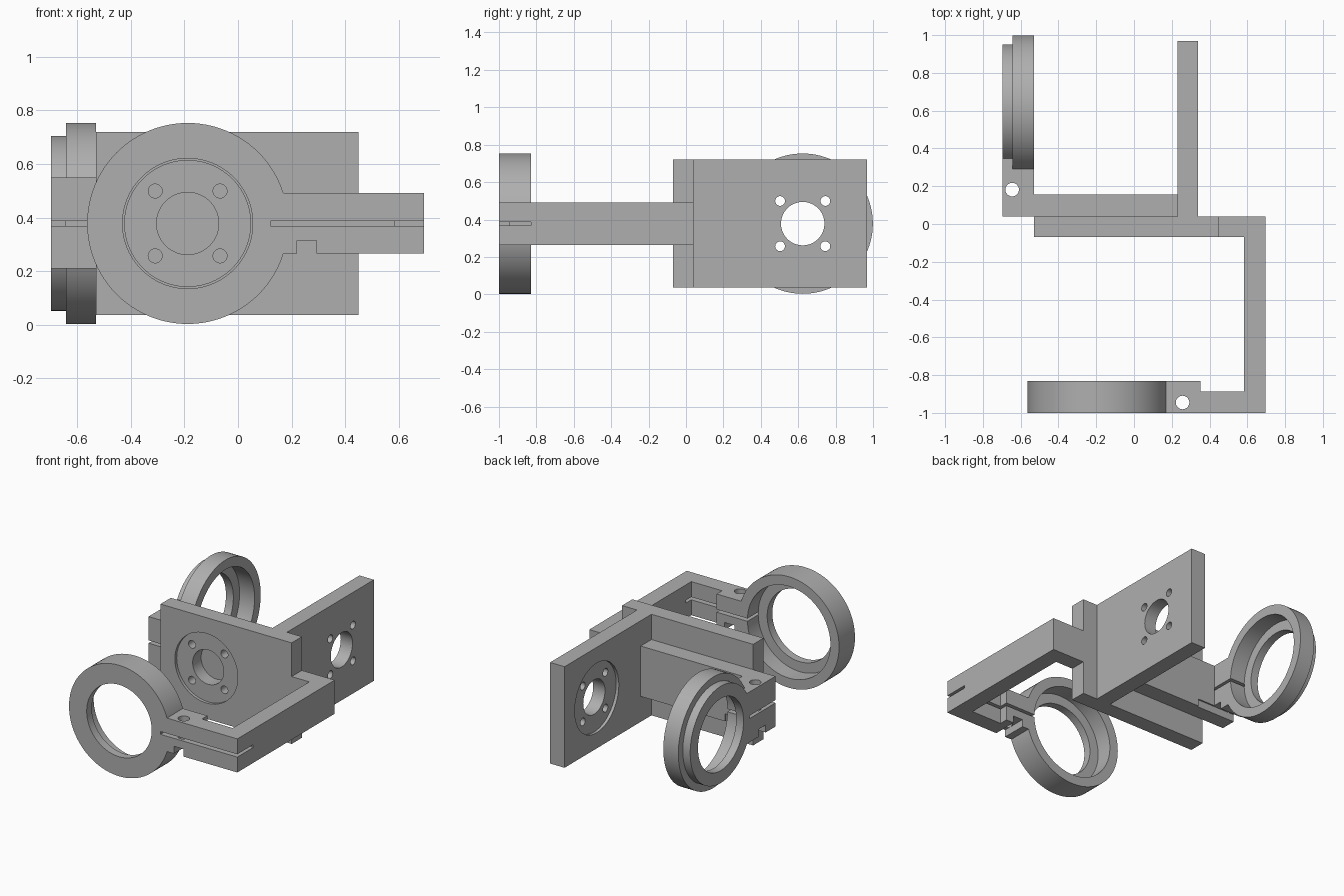
import bpy, bmesh, math
from mathutils import Matrix, Vector

if "Cube" in bpy.data.objects:
    bpy.data.objects.remove(bpy.data.objects["Cube"])

ZC = 0.378                      # height of both ring axes
AX, BY = -0.188, 0.624          # ring axis positions (front ring x, side ring y)

grey = bpy.data.materials.new("plain_grey")
grey.diffuse_color = (0.43, 0.43, 0.43, 1)
grey.use_nodes = True
grey.node_tree.nodes["Principled BSDF"].inputs["Base Color"].default_value = grey.diffuse_color


def make(name, bm):
    bmesh.ops.recalc_face_normals(bm, faces=bm.faces[:])
    me = bpy.data.meshes.new(name)
    bm.to_mesh(me)
    bm.free()
    ob = bpy.data.objects.new(name, me)
    bpy.context.scene.collection.objects.link(ob)
    return ob


def box(name, x, y, z):
    bm = bmesh.new()
    bmesh.ops.create_cube(bm, size=1)
    for v in bm.verts:
        v.co = Vector([(r[0] + r[1]) / 2 + c * (r[1] - r[0]) for r, c in zip((x, y, z), v.co)])
    return make(name, bm)


def prism(name, pts, z0, z1):
    bm = bmesh.new()
    f = bm.faces.new([bm.verts.new((x, y, z0)) for x, y in pts])
    r = bmesh.ops.extrude_face_region(bm, geom=[f])
    for v in r["geom"]:
        if isinstance(v, bmesh.types.BMVert):
            v.co.z = z1
    return make(name, bm)


def cyl(name, axis, center, r, a, b, seg=96):
    """Cylinder along an axis from a to b; center holds the other coordinates."""
    bm = bmesh.new()
    rot = {"X": Matrix.Rotation(math.pi / 2, 4, 'Y'),
           "Y": Matrix.Rotation(math.pi / 2, 4, 'X'), "Z": Matrix()}[axis]
    pos = Vector(center)
    pos["XYZ".index(axis)] = (a + b) / 2
    bmesh.ops.create_cone(bm, cap_ends=True, segments=seg, radius1=r, radius2=r,
                          depth=b - a, matrix=Matrix.Translation(pos) @ rot)
    return make(name, bm)


def combine(ob, others, op):
    for o in others:
        m = ob.modifiers.new("bool", 'BOOLEAN')
        m.operation, m.object, m.solver = op, o, 'EXACT'
        dg = bpy.context.evaluated_depsgraph_get()
        me = bpy.data.meshes.new_from_object(ob.evaluated_get(dg))
        ob.modifiers.clear()
        ob.data = me
        bpy.data.objects.remove(o)


def finish(ob):
    ob.data.materials.clear()
    ob.data.materials.append(grey)
    bpy.ops.object.select_all(action='DESELECT')
    ob.select_set(True)
    bpy.context.view_layer.objects.active = ob
    bpy.ops.object.shade_smooth_by_angle(angle=math.radians(30))


def mount_cutters(axis, center, a, b, recess):
    """Centre hole, four bolt holes and a shallow round recess."""
    cuts = [cyl("cut", axis, center, 0.116, a - 0.1, b + 0.1),
            cyl("cut", axis, center, 0.235, a - 0.1, a + recess)]
    for s in (-1, 1):
        for t in (-1, 1):
            c = Vector(center) + Vector((s * 0.121 if axis == "Y" else 0,
                                         s * 0.121 if axis == "X" else 0, t * 0.121))
            cuts.append(cyl("cut", axis, c, 0.026, a - 0.1, b + 0.1, 32))
    return cuts


# front mounting plate, recess facing the front ring
plate = box("front_plate", (-0.53, 0.45), (-0.07, 0.04), (0.037, 0.72))
combine(plate, mount_cutters("Y", (AX, 0, ZC), -0.07, 0.04, 0.02), 'DIFFERENCE')
finish(plate)

# side mounting plate, recess facing the side ring
plate = box("side_plate", (0.23, 0.338), (0.04, 0.968), (0.037, 0.72))
combine(plate, mount_cutters("X", (0, BY, ZC), 0.23, 0.338, 0.02), 'DIFFERENCE')
finish(plate)

# front arm with clamp ring
arm = prism("front_arm_and_ring",
            [(0.45, 0.04), (0.45, -0.07), (0.582, -0.07), (0.582, -0.888), (0.352, -0.888),
             (0.352, -0.83), (0.07, -0.83), (0.07, -1), (0.695, -1), (0.695, 0.04)],
            0.265, 0.492)
c = (AX, 0, ZC)
combine(arm, [cyl("ring", "Y", c, 0.375, -1, -0.83)], 'UNION')
combine(arm, [cyl("bore", "Y", c, 0.31, -0.945, -0.7),
              cyl("lip", "Y", c, 0.243, -1.1, -0.7),
              box("slit", (0.121, 0.8), (-1.1, -0.83), (0.369, 0.388)),
              box("nut_slot", (0.22, 0.293), (-1.1, -0.7), (0.1, 0.315)),
              cyl("screw", "Z", (0.257, -0.945, 0), 0.036, 0, 1, 32)], 'DIFFERENCE')
finish(arm)

# side arm with stepped clamp ring
arm = prism("side_arm_and_ring",
            [(-0.697, 0.04), (0.23, 0.04), (0.23, 0.155), (-0.53, 0.155),
             (-0.53, 0.39), (-0.697, 0.39)], 0.209, 0.549)
c = (0, BY, ZC)
combine(arm, [cyl("ring", "X", c, 0.375, -0.642, -0.53),
              cyl("step", "X", c, 0.327, -0.697, -0.6)], 'UNION')
combine(arm, [cyl("bore", "X", c, 0.31, -0.642, -0.4),
              cyl("lip", "X", c, 0.243, -0.8, -0.4),
              box("slit", (-0.8, -0.53), (0.0, BY - 0.309), (0.369, 0.388)),
              box("nut_slot", (-0.8, -0.4), (0.145, 0.218), (0.1, 0.26)),
              cyl("screw", "Z", (-0.645, 0.182, 0), 0.036, 0, 1, 32)], 'DIFFERENCE')
finish(arm)
